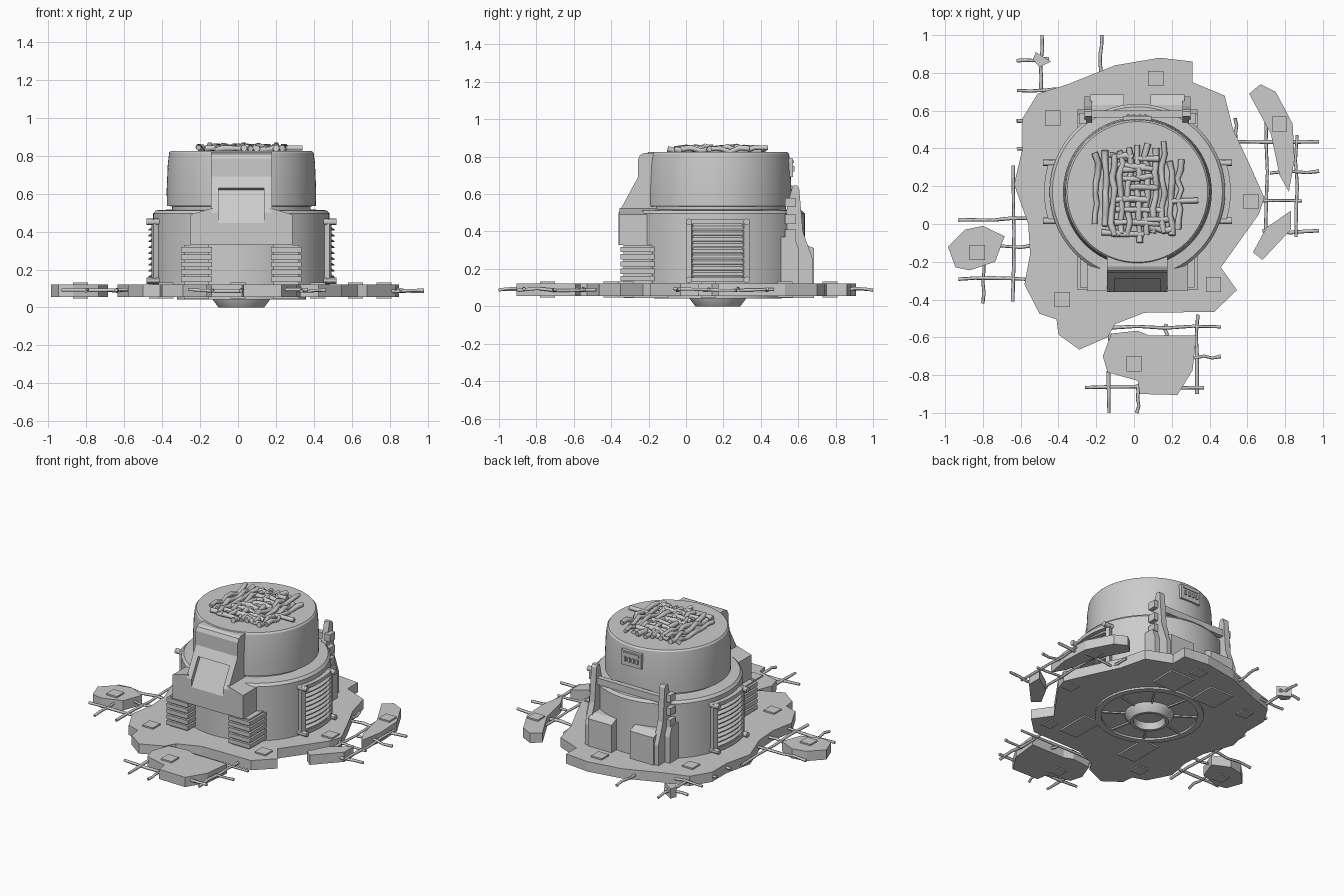
import bpy, bmesh, math, random
from mathutils import Matrix, Vector

if "Cube" in bpy.data.objects:
    bpy.data.objects.remove(bpy.data.objects["Cube"])

random.seed(4)
CX, CY = 0.018, 0.17          # axis of the drum


def finish(name, bm, smooth=False):
    bmesh.ops.recalc_face_normals(bm, faces=bm.faces)
    me = bpy.data.meshes.new(name)
    bm.to_mesh(me)
    bm.free()
    ob = bpy.data.objects.new(name, me)
    bpy.context.collection.objects.link(ob)
    if smooth:
        bpy.ops.object.select_all(action='DESELECT')
        ob.select_set(True)
        bpy.context.view_layer.objects.active = ob
        bpy.ops.object.shade_smooth_by_angle(angle=math.radians(30))
    return ob


def prism(bm, pts, lo, hi, place):
    """Extrude a 2D outline; place(u, v, w) maps to a 3D point."""
    a = [bm.verts.new(place(u, v, lo)) for u, v in pts]
    b = [bm.verts.new(place(u, v, hi)) for u, v in pts]
    bm.faces.new(a)
    bm.faces.new(b)
    n = len(pts)
    for i in range(n):
        bm.faces.new((a[i], a[(i + 1) % n], b[(i + 1) % n], b[i]))


def flat(u, v, w): return (u, v, w)            # outline in xy
def side(u, v, w): return (CX + w, u, v)       # outline in yz
def face(u, v, w): return (CX + u, w, v)       # outline in xz


def box(bm, x0, x1, y0, y1, z0, z1):
    prism(bm, [(x0, y0), (x1, y0), (x1, y1), (x0, y1)], z0, z1, flat)


def lathe(name, prof, n=96):
    bm = bmesh.new()
    vs = [bm.verts.new((CX + r, CY, z)) for r, z in prof]
    es = [bm.edges.new(p) for p in zip(vs, vs[1:])]
    bmesh.ops.spin(bm, geom=vs + es, cent=(CX, CY, 0), axis=(0, 0, 1),
                   angle=2 * math.pi, steps=n)
    bmesh.ops.remove_doubles(bm, verts=bm.verts, dist=1e-5)
    return finish(name, bm, True)


def arc(bm, sec, a0, a1, sx, n=12):
    """Sweep a closed (r, z) section around the drum axis."""
    rings = []
    for i in range(n + 1):
        a = math.radians(a0 + (a1 - a0) * i / n)
        rings.append([bm.verts.new((CX + sx * r * math.cos(a), CY + r * math.sin(a), z))
                      for r, z in sec])
    m = len(sec)
    for p, q in zip(rings, rings[1:]):
        for j in range(m):
            bm.faces.new((p[j], p[(j + 1) % m], q[(j + 1) % m], q[j]))
    bm.faces.new(rings[0])
    bm.faces.new(rings[-1])


def rect(r0, r1, z0, z1): return [(r0, z0), (r1, z0), (r1, z1), (r0, z1)]


def rods(name, paths, radius):
    cu = bpy.data.curves.new(name, 'CURVE')
    cu.dimensions = '3D'
    cu.bevel_depth, cu.bevel_resolution, cu.use_fill_caps = radius, 1, True
    for pts in paths:
        sp = cu.splines.new('POLY')
        sp.points.add(len(pts) - 1)
        for p, c in zip(sp.points, pts):
            p.co = (*c, 1)
            p.radius = random.uniform(0.85, 1.15)
    ob = bpy.data.objects.new(name, cu)
    bpy.context.collection.objects.link(ob)
    bpy.ops.object.select_all(action='DESELECT')
    ob.select_set(True)
    bpy.context.view_layer.objects.active = ob
    bpy.ops.object.convert(target='MESH')


# broken floor slab and loose chunks
slab = [(-.35, .74), (-.1, .84), (.135, .88), (.31, .86), (.31, .75), (.48, .68), (.525, .5),
        (.61, .32), (.69, .14), (.66, .05), (.46, -.23), (.545, -.35), (.425, -.465),
        (.055, -.47), (-.1, -.53), (-.14, -.6), (-.29, -.665), (-.4, -.585), (-.41, -.505),
        (-.5, -.475), (-.58, -.32), (-.55, -.16), (-.56, 0), (-.635, .21), (-.59, .4),
        (-.59, .56), (-.51, .69)]
chunks = {
    "chunk_right": [(.61, .69), (.67, .74), (.75, .7), (.84, .53), (.85, .34), (.82, .17),
                    (.77, .26), (.725, .475)],
    "chunk_right_small": [(.83, .07), (.83, -.03), (.68, -.19), (.63, -.15), (.7, -.02)],
    "chunk_front": [(-.12, -.58), (.02, -.565), (.08, -.59), (.33, -.59), (.31, -.775),
                    (.23, -.905), (.03, -.9), (.02, -.83), (-.14, -.785), (-.165, -.7)],
    "chunk_left": [(-.985, -.12), (-.895, -.03), (-.8, -.01), (-.685, -.065), (-.735, -.2),
                   (-.87, -.245), (-.945, -.23)],
    "chunk_back": [(-.52, .91), (-.44, .86), (-.5, .83), (-.535, .87)]}
for name, pts in [("slab", slab), *chunks.items()]:
    bm = bmesh.new()
    prism(bm, pts, .055, .122, flat)
    finish(name, bm)

# square floor tiles, showing above and below
bm = bmesh.new()
for x, y in [(.115, .77), (-.43, .56), (.62, .12), (.42, -.32), (-.38, -.4), (.77, .53),
             (-.83, -.15), (0, -.74)]:
    box(bm, x - .04, x + .04, y - .04, y + .04, .047, .132)
finish("floor_tiles", bm)

# reinforcing bars: (fixed coordinate, from, to)
along_y = [(-.49, .7, 1), (-.175, .8, 1), (-.64, -.41, .31), (-.8, -.42, -.2), (.54, .4, .56),
           (.7, -.05, .6), (.86, -.07, .47), (-.13, -1, -.58), (.02, -1, -.85),
           (.335, -.9, -.48), (.17, -.6, -.53)]
along_x = [(.87, -.62, -.45), (.71, -.62, -.35), (.025, -.93, -.56), (-.12, -.75, -.55),
           (-.29, -.93, -.57), (.43, .54, .98), (.275, .72, .98), (.12, .6, .89),
           (-.04, .68, .98), (-.545, -.13, .46), (-.705, .28, .46), (-.865, -.26, .37),
           (.55, -.62, -.5), (.4, -.62, -.5)]
paths = []
for flip, rows in ((True, along_y), (False, along_x)):
    for c, a, b in rows:
        p = []
        for i in range(5):
            t, w = a + (b - a) * i / 4, c + random.uniform(-.006, .006)
            z = .09 + random.uniform(-.006, .006)
            p.append((w, t, z) if flip else (t, w, z))
        paths.append(p)
rods("reinforcing_bars", paths, .009)

# drum body, lower and upper
lathe("drum_body", [(0, .1), (.465, .1), (.465, .495), (.45, .512), (.365, .517), (.365, .533),
                    (.393, .535), (.394, .62), (.388, .76), (.381, .815), (.372, .825), (0, .825)])

# underside: hub, ring, spokes
lathe("bottom_hub", [(.155, .06), (.15, .04), (.12, 0), (.1, 0), (.09, .045), (0, .045)], 48)
lathe("bottom_ring", [(.3, .06), (.3, .042), (.34, .042), (.34, .06)], 64)
bm = bmesh.new()
for k in range(8):
    r = bmesh.ops.create_cube(bm, size=1)["verts"]
    bmesh.ops.transform(bm, verts=r, matrix=Matrix.Translation((CX, CY, .052))
                        @ Matrix.Rotation(k * math.pi / 4 + .2, 4, 'Z')
                        @ Matrix.Translation((.225, 0, 0)) @ Matrix.Diagonal((.16, .012, .012, 1)))
finish("bottom_spokes", bm)

# front hood with a recessed sloping window
bm = bmesh.new()
prism(bm, [(-.05, .82), (-.225, .82), (-.245, .81), (-.257, .785), (-.257, .69), (-.36, .5),
           (-.36, .328), (-.05, .328)], -.16, .16, side)
hood = finish("front_hood", bm)
d = Vector((0, .103, .19)).normalized()
nrm = Vector((0, -d.z, d.y))
top = Vector((CX, -.289, .63))
mid = top - d * .2
rot = Matrix((Vector((1, 0, 0)), d, nrm)).transposed().to_4x4()
bm = bmesh.new()
bmesh.ops.create_cube(bm, size=1, matrix=Matrix.Translation(mid + nrm * .025) @ rot
                      @ Matrix.Diagonal((.24, .4, .1, 1)))
cutter = finish("window_cutter", bm)
cutter.hide_render = True
mod = hood.modifiers.new("window", 'BOOLEAN')
mod.operation, mod.object, mod.solver = 'DIFFERENCE', cutter, 'EXACT'
bpy.context.view_layer.objects.active = hood
bpy.ops.object.modifier_apply(modifier="window")
bpy.data.objects.remove(cutter)

for s, label in ((-1, "left"), (1, "right")):
    # hood shoulder
    bm = bmesh.new()
    prism(bm, [(s * .15, .328), (s * .268, .328), (s * .268, .49), (s * .15, .525)],
          -.355, -.1, face)
    finish("hood_shoulder_" + label, bm)

    # stacked front vent fins on a core
    bm = bmesh.new()
    x0, x1 = sorted((CX + s * .155, CX + s * .318))
    for k in range(5):
        box(bm, x0, x1, -.35, -.1, .134 + k * .039, .162 + k * .039)
    box(bm, x0 + .015, x1 - .015, -.335, -.1, .045, .328)
    finish("front_vent_" + label, bm)

    # curved side grille with louvres and corner bolts
    bm = bmesh.new()
    for z0, z1 in ((.13, .155), (.44, .465)):
        arc(bm, rect(.45, .494, z0, z1), -20, 20, s)
    for a in (-20, 16.5):
        arc(bm, rect(.45, .494, .13, .465), a, a + 3.5, s, 2)
    for k in range(9):
        z = .158 + k * .031
        arc(bm, [(.45, z), (.49, z), (.49, z + .006), (.46, z + .026), (.45, z + .026)],
            -17, 17, s)
    for a in (-18.3, 18.3):
        for z in (.142, .452):
            m = Matrix.Translation((CX + s * .49 * math.cos(math.radians(a)),
                                    CY + .49 * math.sin(math.radians(a)), z))
            bmesh.ops.create_cone(bm, cap_ends=True, segments=12, radius1=.017, radius2=.017,
                                  depth=.07, matrix=m @ Matrix.Rotation(math.pi / 2, 4, 'Y'))
    finish("side_grille_" + label, bm, True)

    # back bracket: arm, outer post with clips, foot block
    bm = bmesh.new()
    lo, hi = sorted((s * .24, s * .28))
    prism(bm, [(.53, .1), (.675, .1), (.675, .26), (.625, .4), (.605, .63), (.595, .645),
               (.57, .645), (.558, .6), (.53, .48)], lo, hi, side)
    lo, hi = sorted((s * .24, s * .318))
    prism(bm, [(.5, .1), (.605, .1), (.605, .3), (.58, .37), (.5, .37)], lo, hi, side)
    x0, x1 = sorted((CX + s * .27, CX + s * .31))
    for z in (.36, .44, .53):
        box(bm, x0, x1, .53, .588, z, z + .05)
    lo, hi = sorted((s * .07, s * .25))
    prism(bm, [(.5, .045), (.685, .045), (.685, .31), (.63, .335), (.5, .335)], lo, hi, side)
    finish("back_bracket_" + label, bm)

# bar joining the back arms, and the small plate above it
bm = bmesh.new()
box(bm, CX - .26, CX + .26, .565, .6, .515, .56)
finish("back_crossbar", bm)
bm = bmesh.new()
box(bm, CX - .075, CX + .075, .53, .572, .69, .79)
for k in range(4):
    box(bm, CX - .055 + k * .03, CX - .04 + k * .03, .56, .58, .72, .75)
box(bm, CX - .06, CX + .06, .56, .577, .765, .78)
finish("back_plate", bm)

# woven sticks on the roof
paths = []
for k in range(11):
    x = -.2 + k * .044
    half = .27 * math.sqrt(max(.2, 1 - ((x - .03) / .33) ** 2))
    a, b = CY - half + random.uniform(0, .05), CY + half - random.uniform(-.02, .08)
    paths.append([(x + random.uniform(-.012, .012), a + (b - a) * i / 7,
                   .838 + .012 * math.sin(i * 2.2 + k * math.pi) + random.uniform(-.003, .005))
                  for i in range(8)])
for k in range(18):
    y = -.04 + (k % 8) * .057 + random.uniform(-.012, .012)
    c, h = random.uniform(-.14, .2), random.uniform(.05, .1)
    paths.append([(c - h + 2 * h * i / 3, y + random.uniform(-.006, .006),
                   .837 + random.uniform(-.008, .014)) for i in range(4)])
paths.append([(.2, .12, .84), (.34, .125, .84)])
rods("roof_sticks", paths, .016)
